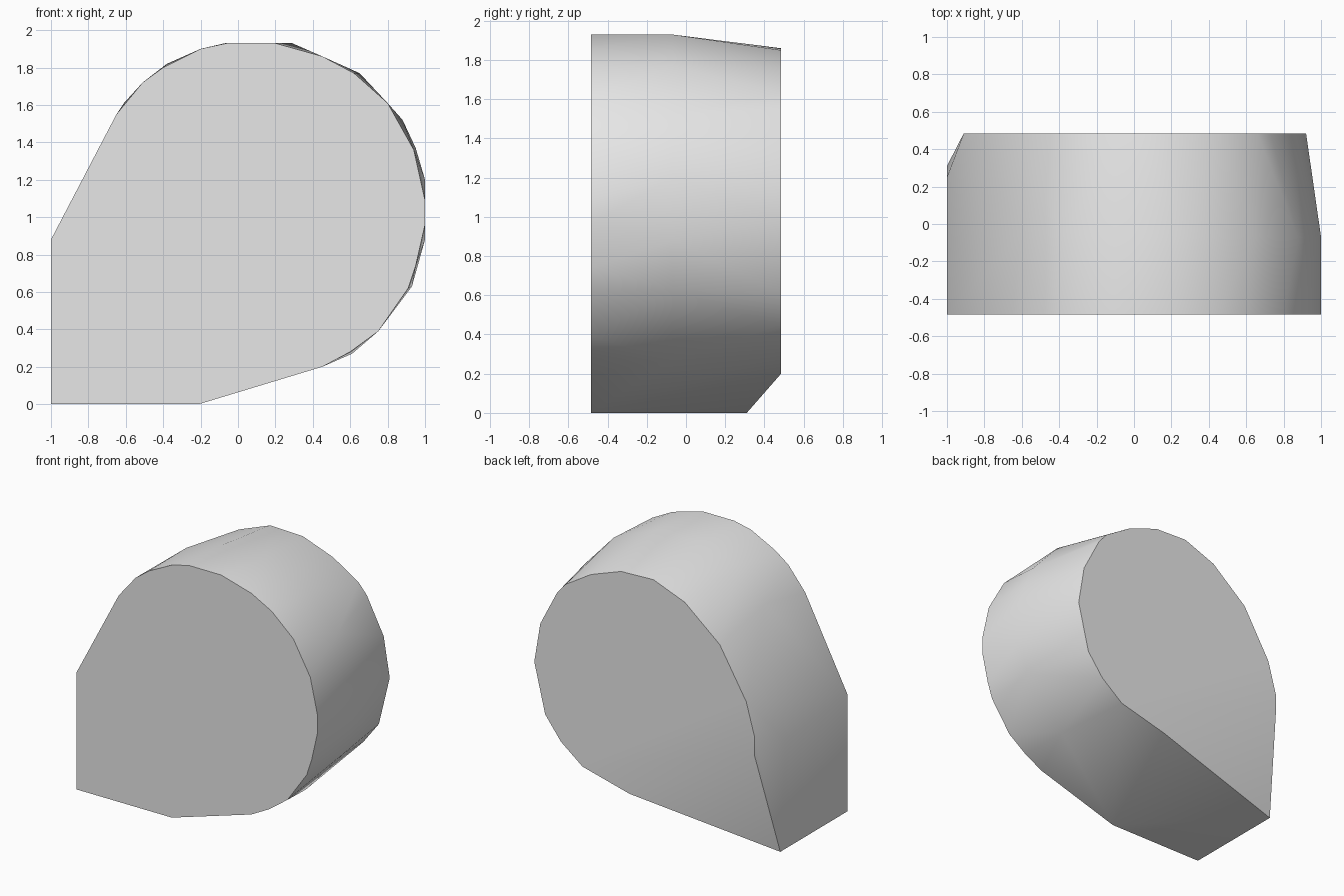
import bpy
import bmesh
import math

cube = bpy.data.objects.get("Cube")
if cube:
    bpy.data.objects.remove(cube, do_unlink=True)

FRONT, MIDDLE, BACK = -0.485, -0.07, 0.485

# Flat front outline, with a square foot at the lower corner
front_outline = [
    (-1, 0), (-.21, 0), (.45, .2), (.6, .28), (.75, .39), (.91, .62),
    (.95, .74), (1, .96), (1, 1.09), (.94, 1.36), (.8, 1.61), (.62, 1.77),
    (.45, 1.86), (.2, 1.93), (-.06, 1.93), (-.2, 1.9), (-.4, 1.8),
    (-.51, 1.72), (-.65, 1.55), (-1, .88),
]

# Slight swell of the rounded side behind the front
middle_outline = [
    (.61, .27), (.93, .63), (1, .88), (1, 1.2), (.95, 1.37), (.88, 1.52),
    (.65, 1.77), (.29, 1.93), (-.07, 1.93), (-.38, 1.82), (-.61, 1.61),
]

# Smaller rounded back outline
back_outline = [
    (.13, .2), (.52, .3), (.7, .44), (.83, .61), (.92, .98), (.87, 1.28),
    (.73, 1.55), (.66, 1.63), (.45, 1.76), (.2, 1.85), (-.07, 1.86),
    (-.33, 1.76), (-.62, 1.52), (-.84, 1.15), (-.91, .9), (-.91, .76),
]

# Rear corners of the foot's flat side
foot_corners = [(-1, .31, 0), (-1, .25, .82)]


def ring(outline, y):
    return [(x, y, z) for x, z in outline]


# Wrap a convex skin around the outlines
points = (ring(front_outline, FRONT) + ring(middle_outline, MIDDLE)
          + ring(back_outline, BACK) + foot_corners)
bm = bmesh.new()
for point in points:
    bm.verts.new(point)
hull = bmesh.ops.convex_hull(bm, input=bm.verts[:])
unused = {v for v in hull["geom_interior"] + hull["geom_unused"]
          if isinstance(v, bmesh.types.BMVert)}
bmesh.ops.delete(bm, geom=list(unused), context="VERTS")

# Merge the flat caps into single faces
bmesh.ops.dissolve_limit(bm, angle_limit=math.radians(0.5),
                         verts=bm.verts[:], edges=bm.edges[:])
bmesh.ops.recalc_face_normals(bm, faces=bm.faces[:])
mesh = bpy.data.meshes.new("rounded_block")
bm.to_mesh(mesh)
bm.free()
block = bpy.data.objects.new("rounded_block", mesh)
bpy.context.collection.objects.link(block)

# Plain light grey
grey = bpy.data.materials.new("light_grey")
grey.use_nodes = True
colour = (0.8, 0.8, 0.8, 1)
grey.diffuse_color = colour
grey.node_tree.nodes["Principled BSDF"].inputs["Base Color"].default_value = colour
mesh.materials.append(grey)

# Smooth side with crisp front and back rims
bpy.ops.object.select_all(action="DESELECT")
block.select_set(True)
bpy.context.view_layer.objects.active = block
bpy.ops.object.shade_smooth_by_angle(angle=math.radians(35))
